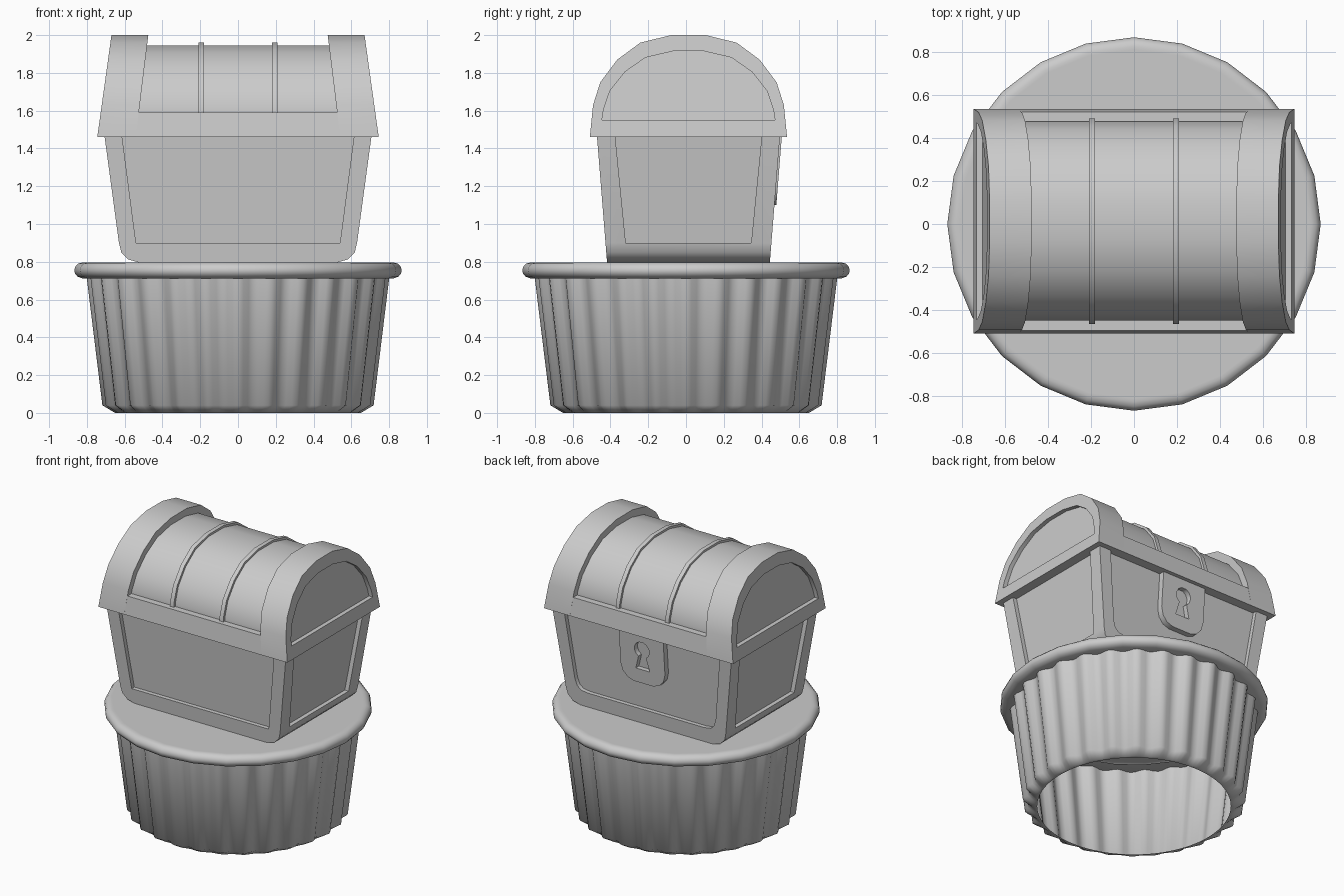
import bpy, bmesh
from math import sin, cos, pi, radians

if "Cube" in bpy.data.objects:
    bpy.data.objects.remove(bpy.data.objects["Cube"])

CY = 0.013                                  # chest sits slightly towards the back
ARCH = [(.505, 1.63), (.467, 1.75), (.377, 1.87), (.255, 1.96), (.092, 2.0)]


def finish(name, bm, angle=40):
    bmesh.ops.recalc_face_normals(bm, faces=bm.faces)
    me = bpy.data.meshes.new(name)
    bm.to_mesh(me)
    bm.free()
    ob = bpy.data.objects.new(name, me)
    bpy.context.collection.objects.link(ob)
    smooth(ob, angle)
    return ob


def smooth(ob, angle=40):
    bpy.ops.object.select_all(action='DESELECT')
    ob.select_set(True)
    bpy.context.view_layer.objects.active = ob
    bpy.ops.object.shade_smooth_by_angle(angle=radians(angle))


def prism(name, profile, start, end, angle=32):
    """Solid between two placements of a 2D profile."""
    bm = bmesh.new()
    a = [bm.verts.new(start(*p)) for p in profile]
    b = [bm.verts.new(end(*p)) for p in profile]
    n = len(profile)
    bm.faces.new(a)
    bm.faces.new(b)
    for i in range(n):
        j = (i + 1) % n
        bm.faces.new((a[i], a[j], b[j], b[i]))
    return finish(name, bm, angle)


def lathe(name, rings, seg, flutes=0, cap=False, angle=40):
    """Rings are (radius, z, flute depth)."""
    bm = bmesh.new()
    rows = []
    for r, z, d in rings:
        row = []
        for i in range(seg):
            a = 2 * pi * i / seg
            rr = r + d * cos(flutes * a)
            row.append(bm.verts.new((rr * cos(a), rr * sin(a), z)))
        rows.append(row)
    for lo, hi in zip(rows, rows[1:]):
        for i in range(seg):
            j = (i + 1) % seg
            bm.faces.new((lo[i], lo[j], hi[j], hi[i]))
    if cap:
        bm.faces.new(rows[-1])
    return finish(name, bm, angle)


def mirrored(half):
    return half + [(-u, z) for u, z in reversed(half)]


def cut(ob, cutters):
    for c in cutters:
        m = ob.modifiers.new("cut", 'BOOLEAN')
        m.operation, m.solver, m.object = 'DIFFERENCE', 'EXACT', c
        bpy.ops.object.select_all(action='DESELECT')
        ob.select_set(True)
        bpy.context.view_layer.objects.active = ob
        bpy.ops.object.modifier_apply(modifier=m.name)
        bpy.data.objects.remove(c)
    smooth(ob, 32)


def arch(half, base, top, base_half=None):
    s, t = half / .505, (top - 1.46) / .54
    pts = [(y * s, 1.46 + (z - 1.46) * t) for y, z in ARCH]
    return mirrored([(base_half or half, base)] + pts)


def hx(z):
    return .706 - .135 * (1.46 - z)


def hy(z):
    return .484 - .08 * (1.46 - z)


def lid_x(z):
    return .745 - .139 * (z - 1.46)


def band_x(z):
    return .525 - .122 * (z - 1.59)


def on_y(f, s=1, d=0.0):                    # profile in xz placed on a front/back slope
    return lambda x, z: (x, CY + s * (f(z) + d), z)


def on_x(f, s=1, d=0.0):                    # profile in yz placed on a side slope
    return lambda y, z: (s * (f(z) + d), CY + y, z)


# Fluted paper cup, open underneath
lathe("fluted_cup", [(.625, 0, 0), (.645, 0, .006), (.700, .04, .018), (.784, .725, .018)],
      168, flutes=28, angle=60)

# Rolled rim with flat top
lathe("cup_rim", [(.70, .712, 0), (.825, .712, 0), (.85, .722, 0), (.863, .738, 0),
                  (.867, .756, 0), (.861, .775, 0), (.846, .79, 0), (.825, .796, 0),
                  (.81, .796, 0)], 24, cap=True)

# Chest body with recessed panels
body = prism("chest_body", mirrored([(hx(1.47), 1.47), (hx(.9), .9), (.618, .85),
                                     (.58, .812), (.52, .795)]),
             on_y(hy, -1), on_y(hy, 1))
front = [(.614, 1.465), (.54, .9)]
back = [(.614, 1.465), (.555, .98), (.538, .932), (.51, .908), (.46, .9)]
side = [(.388, 1.465), (.332, .9)]
cutters = [prism("front_cutter", mirrored(front), on_y(hy, -1, -.03), on_y(hy, -1, .1)),
           prism("back_cutter", mirrored(back), on_y(hy, 1, -.03), on_y(hy, 1, .1))]
for s in (-1, 1):
    cutters.append(prism("side_cutter", mirrored(side), on_x(hx, s, -.03), on_x(hx, s, .1)))
cut(body, cutters)

# Lock plate with keyhole on the back
plate = prism("lock_plate", mirrored([(.175, 1.465), (.175, 1.21), (.16, 1.155),
                                      (.125, 1.117), (.075, 1.10)]),
              on_y(hy, 1, -.04), on_y(hy, 1, .01))
hole = [(.058 * sin(radians(a)), 1.345 + .058 * cos(radians(a))) for a in range(15, 151, 15)]
hole += [(.055, 1.2)]
cut(plate, [prism("keyhole_cutter", mirrored(hole), on_y(hy, 1, -.025), on_y(hy, 1, .1))])

# Lid: lower ledge, barrel, two end bands, two ribs
prism("lid_ledge", mirrored([(.522, 1.46), (.508, 1.59)]), on_x(band_x, -1), on_x(band_x, 1))
prism("lid_barrel", arch(.462, 1.58, 1.945), on_x(band_x, -1), on_x(band_x, 1))
for s in (-1, 1):
    band = prism("lid_end_band", arch(.505, 1.46, 2.0, .522), on_x(band_x, s), on_x(lid_x, s))
    cut(band, [prism("arch_cutter", arch(.45, 1.55, 1.915, .458),
                     on_x(lid_x, s, -.03), on_x(lid_x, s, .1))])
    prism("lid_rib", arch(.478, 1.58, 1.96),
          on_x(lambda z: .18, s), on_x(lambda z: .21, s))
